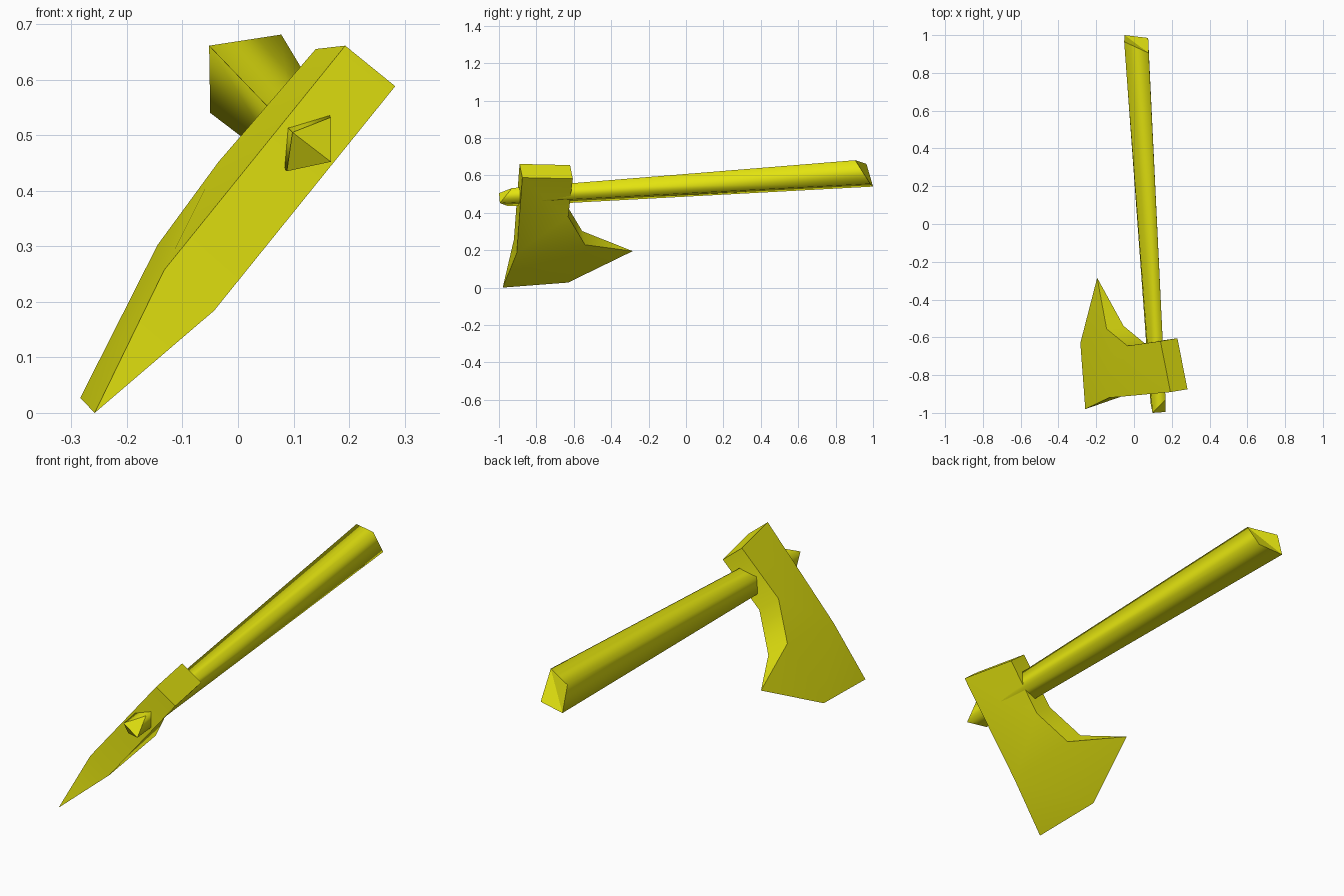
import bpy, bmesh, math
from mathutils import Vector

if "Cube" in bpy.data.objects:
    bpy.data.objects.remove(bpy.data.objects["Cube"])

mat = bpy.data.materials.new("yellow")
mat.diffuse_color = (0.78, 0.78, 0.005, 1)
mat.use_nodes = True
mat.node_tree.nodes["Principled BSDF"].inputs["Base Color"].default_value = mat.diffuse_color


def make(name, points, faces, angle):
    bm = bmesh.new()
    verts = [bm.verts.new(p) for p in points]
    for f in faces:
        bm.faces.new([verts[i] for i in f])
    bmesh.ops.recalc_face_normals(bm, faces=bm.faces)
    mesh = bpy.data.meshes.new(name)
    bm.to_mesh(mesh)
    bm.free()
    mesh.materials.append(mat)
    ob = bpy.data.objects.new(name, mesh)
    bpy.context.collection.objects.link(ob)
    bpy.ops.object.select_all(action='DESELECT')
    ob.select_set(True)
    bpy.context.view_layer.objects.active = ob
    bpy.ops.object.shade_smooth_by_angle(angle=math.radians(angle))
    return ob


# Axe head: one cheek outline, offset by the thickness, both tapering to the cutting edge
cheek = [Vector(p) for p in (
    (0.193, -0.89, 0.661), (0.14, -0.62, 0.655), (-0.035, -0.645, 0.452),
    (-0.145, -0.555, 0.302), (-0.133, -0.92, 0.257))]
thickness = Vector((0.09, 0.015, -0.073))
edge = [(-0.195, -0.285, 0.195), (-0.284, -0.63, 0.027), (-0.258, -0.98, 0.0)]
points = cheek + [p + thickness for p in cheek] + edge
faces = []
for o in (0, 5):
    faces += [(o, o + 1, o + 2, o + 4), (o + 2, o + 3, o + 4),
              (o + 3, 10, 11), (o + 3, 11, o + 4), (o + 4, 11, 12)]
faces += [(i, i + 1, i + 6, i + 5) for i in range(3)]      # back rim and poll
faces += [(0, 4, 9, 5), (4, 12, 9), (3, 10, 8)]            # front rim and tips
make("axe_head", points, faces, 45)

# Handle: tapered four-sided shaft with a slanted butt and a faceted tip
butt = [(0.078, 0.905, 0.681), (-0.052, 0.965, 0.661),
        (-0.05, 1.0, 0.54), (0.075, 0.985, 0.555)]
tip = [(0.167, -0.93, 0.532), (0.098, -1.0, 0.505),
       (0.088, -0.95, 0.435), (0.167, -0.995, 0.452)]
faces = [(i, (i + 1) % 4, (i + 1) % 4 + 4, i + 4) for i in range(4)]
faces += [(0, 1, 2), (0, 2, 3), (4, 5, 7), (5, 6, 7)]
handle = make("handle", butt + tip, faces, 180)
# Keep the end faces flat and the shaft softly shaded
mesh = handle.data
for p in mesh.polygons:
    if len(p.vertices) == 3:
        p.use_smooth = False
for e in mesh.edges:
    a, b = e.vertices
    e.use_edge_sharp = (a < 4) == (b < 4)
